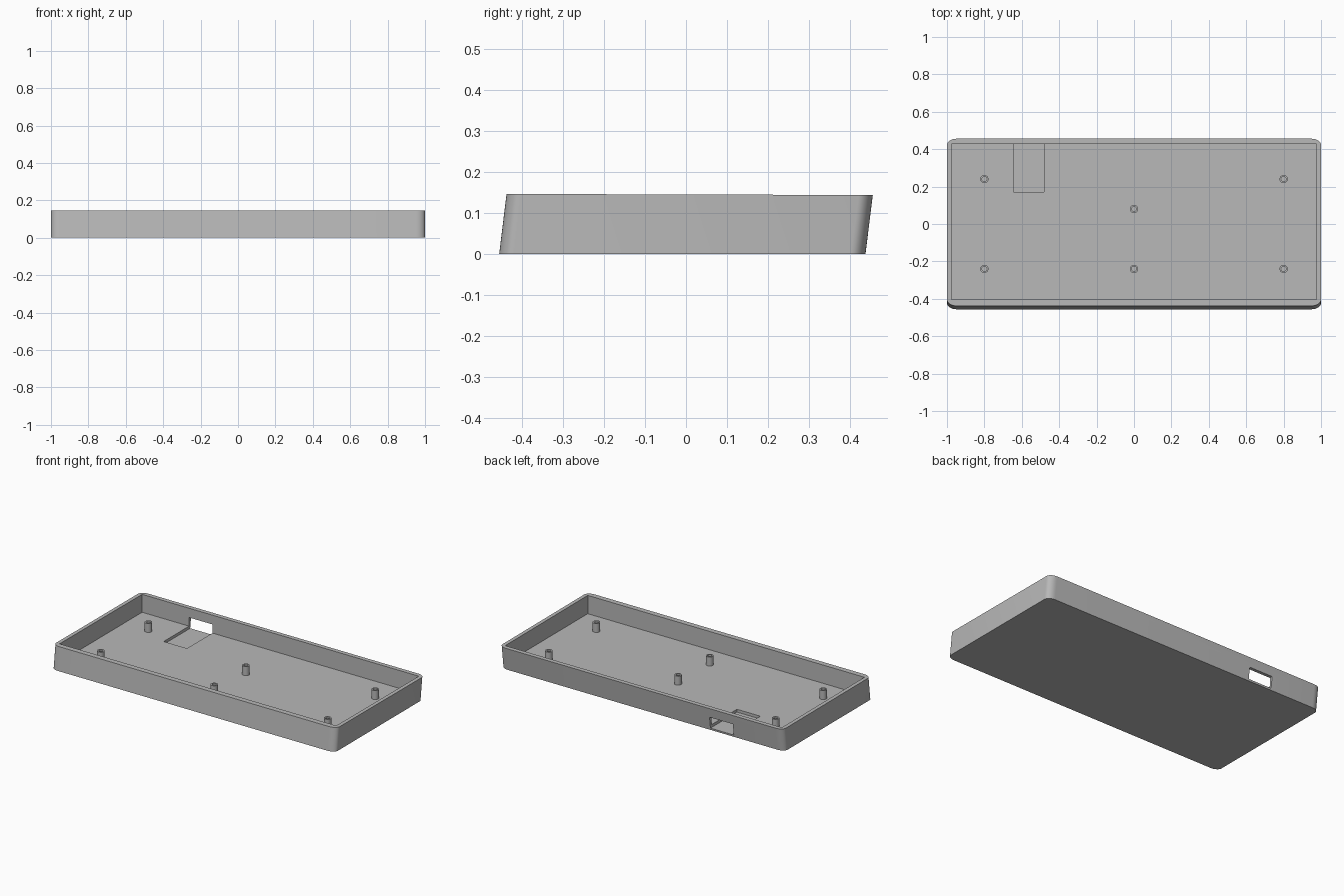
import bpy, bmesh, math

cube = bpy.data.objects.get("Cube")
if cube:
    bpy.data.objects.remove(cube, do_unlink=True)

# Single plain grey plastic
grey = bpy.data.materials.new("grey plastic")
grey.use_nodes = True
COLOR = (0.48, 0.48, 0.48, 1)
grey.diffuse_color = COLOR
grey.node_tree.nodes["Principled BSDF"].inputs["Base Color"].default_value = COLOR

FLOOR = 0.03


def add_object(name, bm):
    bmesh.ops.recalc_face_normals(bm, faces=bm.faces)
    mesh = bpy.data.meshes.new(name)
    bm.to_mesh(mesh)
    bm.free()
    mesh.materials.append(grey)
    obj = bpy.data.objects.new(name, mesh)
    bpy.context.collection.objects.link(obj)
    return obj


def smooth(obj):
    bpy.ops.object.select_all(action="DESELECT")
    obj.select_set(True)
    bpy.context.view_layer.objects.active = obj
    bpy.ops.object.shade_smooth_by_angle(angle=math.radians(30))


def box(name, lo, hi):
    bm = bmesh.new()
    bmesh.ops.create_cube(bm, size=1)
    for v in bm.verts:
        v.co = [(a + b) / 2 + c * (b - a) for a, b, c in zip(lo, hi, v.co)]
    return add_object(name, bm)


def rounded_outline(hx, hy, rx, ry, steps=8):
    """Rectangle outline with rounded corners, counter-clockwise."""
    points = []
    for corner, (sx, sy) in enumerate([(1, 1), (-1, 1), (-1, -1), (1, -1)]):
        for i in range(steps + 1):
            a = math.pi / 2 * (corner + i / steps)
            points.append((sx * (hx - rx) + rx * math.cos(a),
                           sy * (hy - ry) + ry * math.sin(a)))
    return points


def cut(obj, cutter):
    mod = obj.modifiers.new("cut", "BOOLEAN")
    mod.operation = "DIFFERENCE"
    mod.solver = "EXACT"
    mod.object = cutter
    bpy.context.view_layer.objects.active = obj
    bpy.ops.object.modifier_apply(modifier=mod.name)
    bpy.data.objects.remove(cutter, do_unlink=True)


# Tray body: rounded block leaning backwards, rim falling slightly to the back
bm = bmesh.new()
outline = rounded_outline(1.0, 0.447, 0.05, 0.035)
bottom = [bm.verts.new((x, y - 0.009, 0)) for x, y in outline]
top = [bm.verts.new((x, y + 0.009, 0.1455 - 0.003 * y)) for x, y in outline]
bm.faces.new(bottom[::-1])
bm.faces.new(top)
for i in range(len(outline)):
    j = (i + 1) % len(outline)
    bm.faces.new((bottom[i], bottom[j], top[j], top[i]))
tray = add_object("tray", bm)

# Upright cavity, then the connector recess and its port through the back wall
cut(tray, box("cavity_cutter", (-0.976, -0.404, FLOOR), (0.976, 0.428, 0.3)))
cut(tray, box("port_cutter", (-0.645, 0.172, 0.012), (-0.48, 0.6, 0.085)))
smooth(tray)


# Hollow screw posts
def screw_post(name, x, y, segments=24):
    profile = [(0.022, FLOOR - 0.005), (0.022, 0.087),
               (0.013, 0.087), (0.013, FLOOR - 0.005)]
    bm = bmesh.new()
    rings = []
    for r, z in profile:
        rings.append([bm.verts.new((x + r * math.cos(t), y + r * math.sin(t), z))
                      for t in (math.tau * i / segments for i in range(segments))])
    for k, ring in enumerate(rings):
        following = rings[(k + 1) % len(rings)]
        for i in range(segments):
            j = (i + 1) % segments
            bm.faces.new((ring[i], ring[j], following[j], following[i]))
    smooth(add_object(name, bm))


for side, x in (("left", 0.8), ("right", -0.8)):
    for end, y in (("front", -0.24), ("back", 0.24)):
        screw_post(f"{end}_{side}_screw_post", x, y)
screw_post("front_middle_screw_post", 0, -0.24)
screw_post("centre_screw_post", 0, 0.08)
